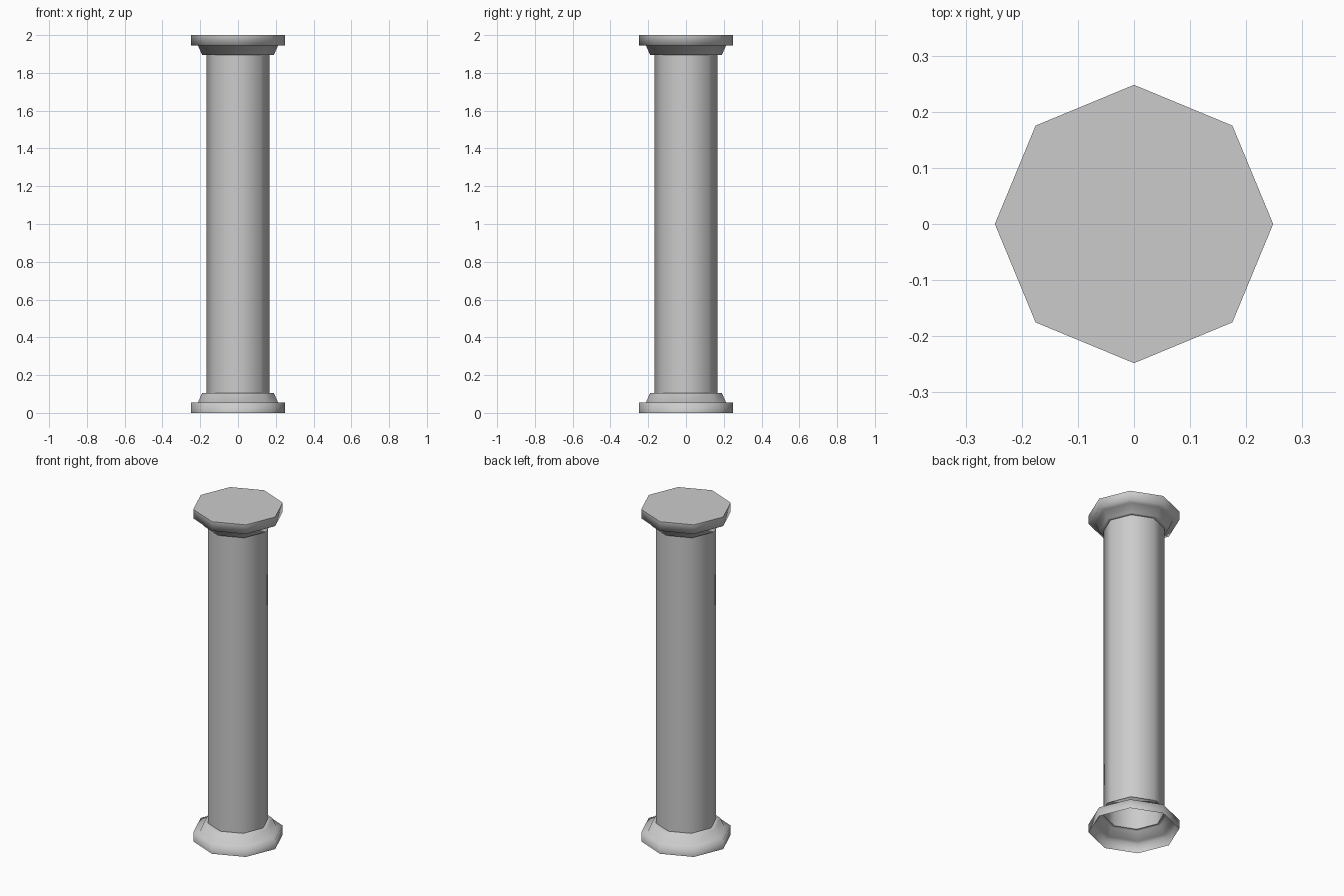
import bpy
import bmesh
from math import cos, sin, pi

cube = bpy.data.objects.get("Cube")
if cube:
    bpy.data.objects.remove(cube, do_unlink=True)

SIDES = 8
HEIGHT = 2.0

stone = bpy.data.materials.new("pale_grey_stone")
stone.use_nodes = True
stone.diffuse_color = (0.6, 0.6, 0.6, 1)
stone.node_tree.nodes["Principled BSDF"].inputs["Base Color"].default_value = (0.6, 0.6, 0.6, 1)


def lathe(name, profile, cap=False):
    """Octagonal shell around z from (radius, height) points, listed upwards."""
    bm = bmesh.new()
    rings = [[bm.verts.new((r * cos(2 * pi * i / SIDES), r * sin(2 * pi * i / SIDES), z))
              for i in range(SIDES)] for r, z in profile]
    for low, high in zip(rings, rings[1:]):
        for i in range(SIDES):
            j = (i + 1) % SIDES
            bm.faces.new((low[i], low[j], high[j], high[i])).smooth = True
    if cap:
        top = bm.faces.new(rings[-1])
        for edge in top.edges:
            edge.smooth = False
    mesh = bpy.data.meshes.new(name)
    bm.to_mesh(mesh)
    bm.free()
    mesh.materials.append(stone)
    obj = bpy.data.objects.new(name, mesh)
    bpy.context.collection.objects.link(obj)
    return obj


# Stepped moulding, from the outer slab inwards to the shaft
SHAFT = 0.167
moulding = [(0.248, 0), (0.248, 0.055), (0.212, 0.055), (0.19, 0.105), (SHAFT, 0.105)]

# Hollow base, open underneath
lathe("base", moulding)

# Plain shaft
lathe("shaft", [(SHAFT, 0.105), (SHAFT, HEIGHT - 0.105)])

# Capital mirrors the base and is closed on top
lathe("capital", [(r, HEIGHT - z) for r, z in reversed(moulding)], cap=True)
